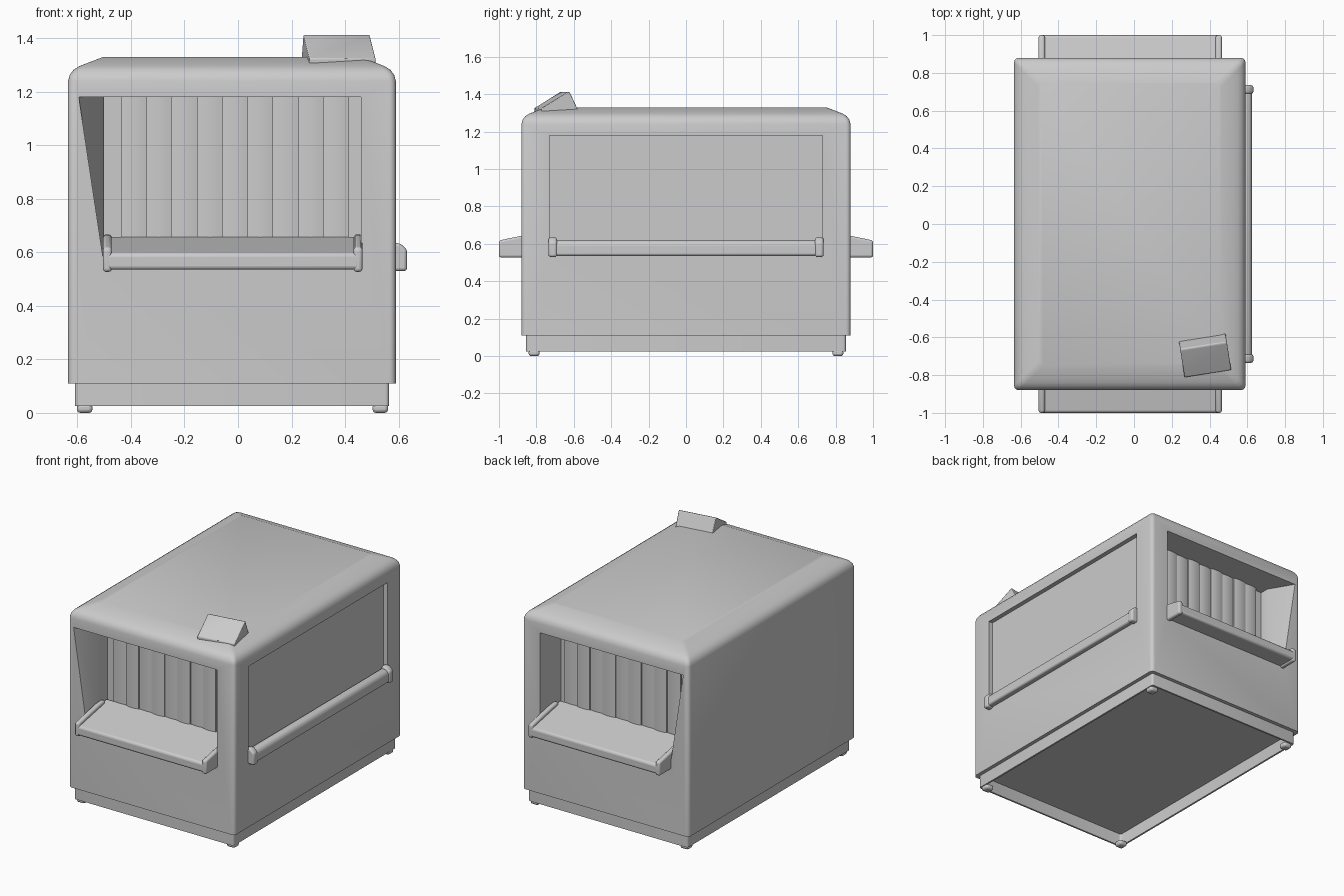
import bpy, bmesh, math
from mathutils import Matrix

if "Cube" in bpy.data.objects:
    bpy.data.objects.remove(bpy.data.objects["Cube"])

GREY = (0.6, 0.6, 0.6, 1)
mat = bpy.data.materials.new("light grey")
mat.use_nodes = True
mat.diffuse_color = GREY
mat.node_tree.nodes["Principled BSDF"].inputs["Base Color"].default_value = GREY

X0, X1, Y = -0.635, 0.59, 0.88      # cabinet footprint
S0, S1 = -0.505, 0.465              # shelf ends


def make(name, bm):
    bmesh.ops.recalc_face_normals(bm, faces=bm.faces)
    mesh = bpy.data.meshes.new(name)
    bm.to_mesh(mesh)
    bm.free()
    mesh.materials.append(mat)
    obj = bpy.data.objects.new(name, mesh)
    bpy.context.collection.objects.link(obj)
    return obj


def smooth(obj, angle=35):
    obj.data.shade_smooth()
    obj.data.set_sharp_from_angle(angle=math.radians(angle))


def loft(name, rings, caps=True, closed=False):
    bm = bmesh.new()
    loops = [[bm.verts.new(p) for p in ring] for ring in rings]
    pairs = list(zip(loops, loops[1:]))
    if closed:
        pairs.append((loops[-1], loops[0]))
    for a, b in pairs:
        for i in range(len(a)):
            j = (i + 1) % len(a)
            bm.faces.new((a[i], a[j], b[j], b[i]))
    if caps and not closed:
        bm.faces.new(loops[0])
        bm.faces.new(loops[-1])
    return make(name, bm)


def rounded_ring(inset, z, radius=0.025, steps=4):
    ring = []
    corners = ((X1, Y, 0), (X0, Y, 1), (X0, -Y, 2), (X1, -Y, 3))
    for x, y, quarter in corners:
        cx = x - math.copysign(inset + radius, x)
        cy = y - math.copysign(inset + radius, y)
        for k in range(steps + 1):
            a = math.pi / 2 * (quarter + k / steps)
            ring.append((cx + radius * math.cos(a), cy + radius * math.sin(a), z))
    return ring


def bevel(obj, width, segments=3):
    mod = obj.modifiers.new("soft edges", "BEVEL")
    mod.width, mod.segments = width, segments
    mod.limit_method = "ANGLE"
    smooth(obj)


def prism_x(name, profile, a, b, side=1):
    return loft(name, [[(x, side * y, z) for y, z in profile] for x in (a, b)])


def prism_y(name, profile, a, b):
    return loft(name, [[(x, y, z) for x, z in profile] for y in (a, b)])


# Cabinet shell with a domed roof edge
body = loft("cabinet", [rounded_ring(i, z) for i, z in (
    (0, 0.11), (0, 1.24), (0.006, 1.263), (0.02, 1.282), (0.04, 1.295),
    (0.065, 1.305), (0.13, 1.33))])

# Tunnel mouths front and back, slanted on one side, and a shallow side panel recess
outer = ((-0.595, 1.18), (0.46, 1.18), (0.46, 0.55), (-0.5, 0.55))
inner = ((-0.5, 1.18), (0.46, 1.18), (0.46, 0.55), (-0.5, 0.55))
cutters = []
for s in (-1, 1):
    rings = [[(x, s * y, z) for x, z in shape]
             for y, shape in ((0.9, outer), (0.88, outer), (0.72, inner), (0.66, inner))]
    cutters.append(loft("mouth_cutter", rings))
panel = ((-0.73, 0.56), (0.73, 0.56), (0.73, 1.18), (-0.73, 1.18))
cutters.append(prism_x("panel_cutter", panel, X1 - 0.03, X1 + 0.05))
for cutter in cutters:
    cutter.hide_render = True
    mod = body.modifiers.new("opening", "BOOLEAN")
    mod.object, mod.operation, mod.solver = cutter, "DIFFERENCE", "EXACT"
graph = bpy.context.evaluated_depsgraph_get()
cut_mesh = bpy.data.meshes.new_from_object(body.evaluated_get(graph))
body.modifiers.clear()
body.data = cut_mesh
for cutter in cutters:
    bpy.data.objects.remove(cutter)
smooth(body, 30)

# Hollow plinth
base = [rounded_ring(i, z, 0.015) for i, z in (
    (0.025, 0.11), (0.025, 0.025), (0.037, 0.025), (0.037, 0.11))]
smooth(loft("plinth", base, closed=True))

# Feet
for x in (-0.573, 0.532):
    for y in (-0.812, 0.812):
        bm = bmesh.new()
        bmesh.ops.create_cube(bm, size=1, matrix=Matrix.Translation((x, y, 0.017))
                              @ Matrix.Diagonal((0.058, 0.058, 0.034, 1)))
        bevel(make("foot", bm), 0.012, 2)

# Loading shelves with raised end rails, and strip curtains
shelf_profile = ((-1.0, 0.535), (-1.0, 0.597), (-0.68, 0.66), (-0.68, 0.54))
rail_profile = ((-1.0, 0.527), (-1.0, 0.618), (-0.88, 0.643),
                (-0.78, 0.663), (-0.72, 0.668), (-0.72, 0.527))
STRIPS, C0, C1 = 9, -0.437, 0.415
pitch = (C1 - C0) / STRIPS
for s, end in ((1, "front"), (-1, "back")):
    bevel(prism_x(end + "_shelf", shelf_profile, S0 + 0.01, S1 - 0.01, s), 0.014)
    for a in (S0, S1 - 0.033):
        bevel(prism_x(end + "_shelf_rail", rail_profile, a, a + 0.033, s), 0.012)
    for n in range(STRIPS):
        mid = C0 + pitch * (n + 0.5)
        depth = -0.69 - 0.008 * (n % 2)
        arc = []
        for k in range(7):
            t = k / 3 - 1
            arc.append((mid + t * pitch / 2, s * (depth + 0.006 * t * t)))
        back = [(x, s * -0.67) for x, _ in reversed(arc)]
        rings = [[(x, y, z) for x, y in arc + back] for z in (0.63, 1.18)]
        smooth(loft(end + "_curtain_strip", rings))

# Side handle bar with end caps
bar = ((0.57, 0.537), (0.625, 0.537), (0.625, 0.60), (0.605, 0.62), (0.57, 0.62))
cap = ((0.57, 0.53), (0.632, 0.53), (0.632, 0.61), (0.605, 0.635), (0.57, 0.635))
bevel(prism_y("side_bar", bar, -0.72, 0.72), 0.012)
for y in (-0.735, 0.69):
    bevel(prism_y("side_bar_cap", cap, y, y + 0.045), 0.012)

# Tilted control display on the roof
wedge = ((-0.098, 1.305), (-0.098, 1.325), (0.045, 1.413), (0.054, 1.413), (0.1, 1.315))
display = prism_x("control_display", wedge, -0.125, 0.125)
display.location = (0.376, -0.695, 0)
display.rotation_euler.z = math.radians(9)
bevel(display, 0.005, 2)
bm = bmesh.new()
bmesh.ops.create_cone(bm, cap_ends=True, segments=16, radius1=0.06, radius2=0.06, depth=0.05,
                      matrix=Matrix.Translation((0.4, -0.73, 1.3)))
smooth(make("display_mount", bm))
